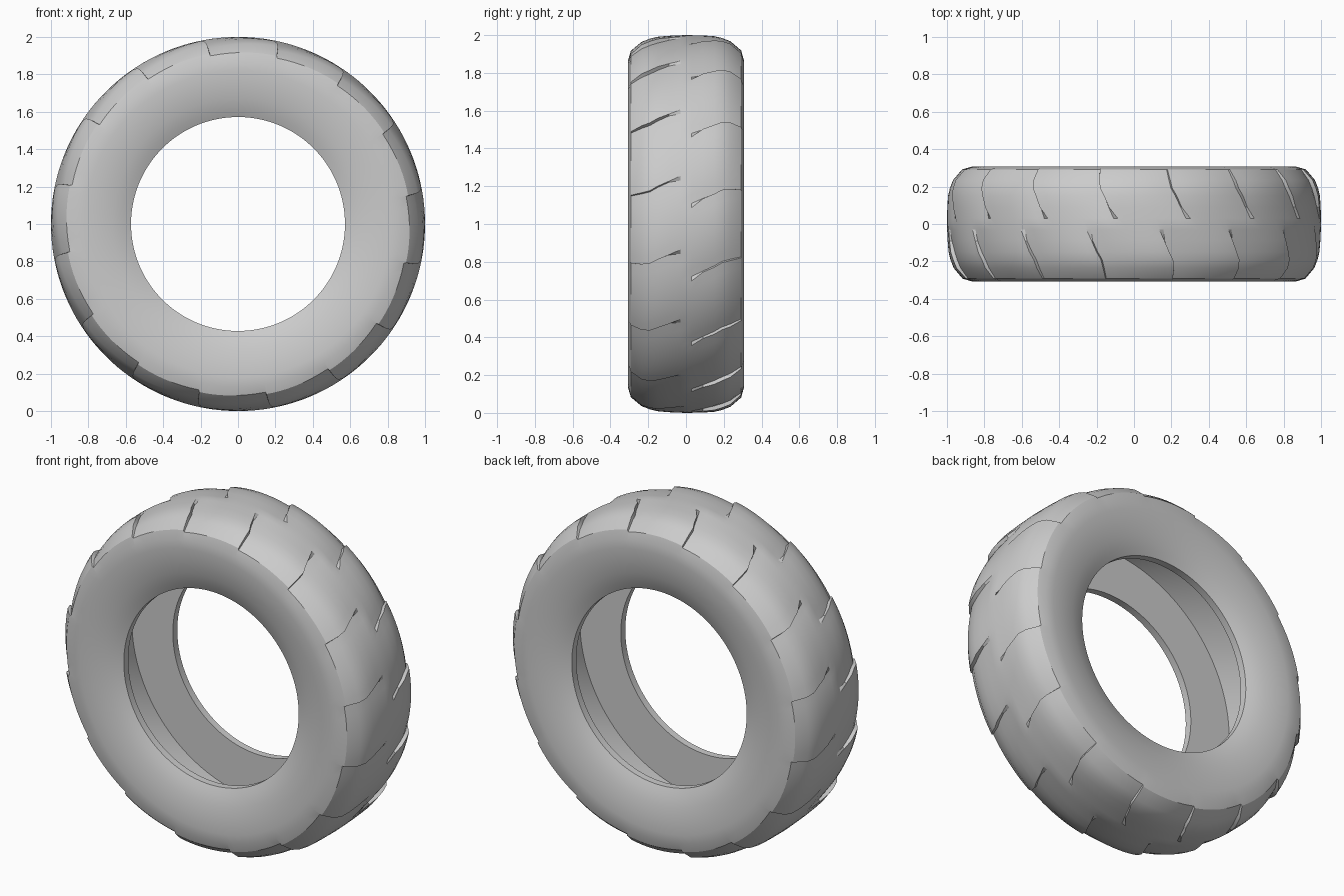
import bpy, bmesh
from math import sin, cos, radians

if "Cube" in bpy.data.objects:
    bpy.data.objects.remove(bpy.data.objects["Cube"])

BLOCKS, PER = 16, 9            # tread blocks around the tyre, columns per block
N = BLOCKS * PER
STEP = 360 / N
DEPTH = 0.022

# half of the cross-section: (y, radius, groove strength, groove sweep in degrees)
half = [(0.0, 1.0, 0, 0), (0.03, 1.0, 0.2, 0.8), (0.09, 1.0, 0.6, 2.4),
        (0.15, 0.998, 1, 3.9), (0.19, 0.990, 1, 5.2), (0.235, 0.973, 1, 5.7),
        (0.292, 0.922, 0.5, 6),
        # sidewall, bulging out and tapering in to the bead
        (0.306, 0.87, 0, 6), (0.308, 0.82, 0, 6), (0.303, 0.75, 0, 6),
        (0.288, 0.67, 0, 6), (0.268, 0.61, 0, 6), (0.25, 0.572, 0, 6),
        # bead and hollow inside
        (0.208, 0.572, 0, 6), (0.208, 0.84, 0, 6)]
rows = half + [(-y, r, w, -s) for y, r, w, s in reversed(half[1:])]


def tread_point(j, y, r, w, sweep):
    """Slanted saw-tooth blocks; the two halves face opposite ways."""
    right = y >= 0
    k = j % PER if right else (j - 4) % PER
    t = k / (PER - 1)
    drop = DEPTH * w * ((1 - t) if right else t) ** 1.5
    pinch = 0.93 * STEP * min(1, w * 2.5) * t ** 4   # squeezes the last column into a wall
    a = radians(5.5 + STEP * j + sweep + pinch)
    return ((r - drop) * cos(a), y, (r - drop) * sin(a) + 1)


# tyre: closed cross-section lofted around the y axis
bm = bmesh.new()
grid = [[bm.verts.new(tread_point(j, *row)) for j in range(N)] for row in rows]
for i in range(len(rows)):
    a, b = grid[i], grid[(i + 1) % len(rows)]
    for j in range(N):
        n = (j + 1) % N
        bm.faces.new((a[j], a[n], b[n], b[j]))
bmesh.ops.recalc_face_normals(bm, faces=bm.faces)
mesh = bpy.data.meshes.new("tyre")
bm.to_mesh(mesh)
bm.free()
tyre = bpy.data.objects.new("tyre", mesh)
bpy.context.collection.objects.link(tyre)
bpy.context.view_layer.objects.active = tyre
tyre.select_set(True)
bpy.ops.object.shade_smooth_by_angle(angle=radians(27))
